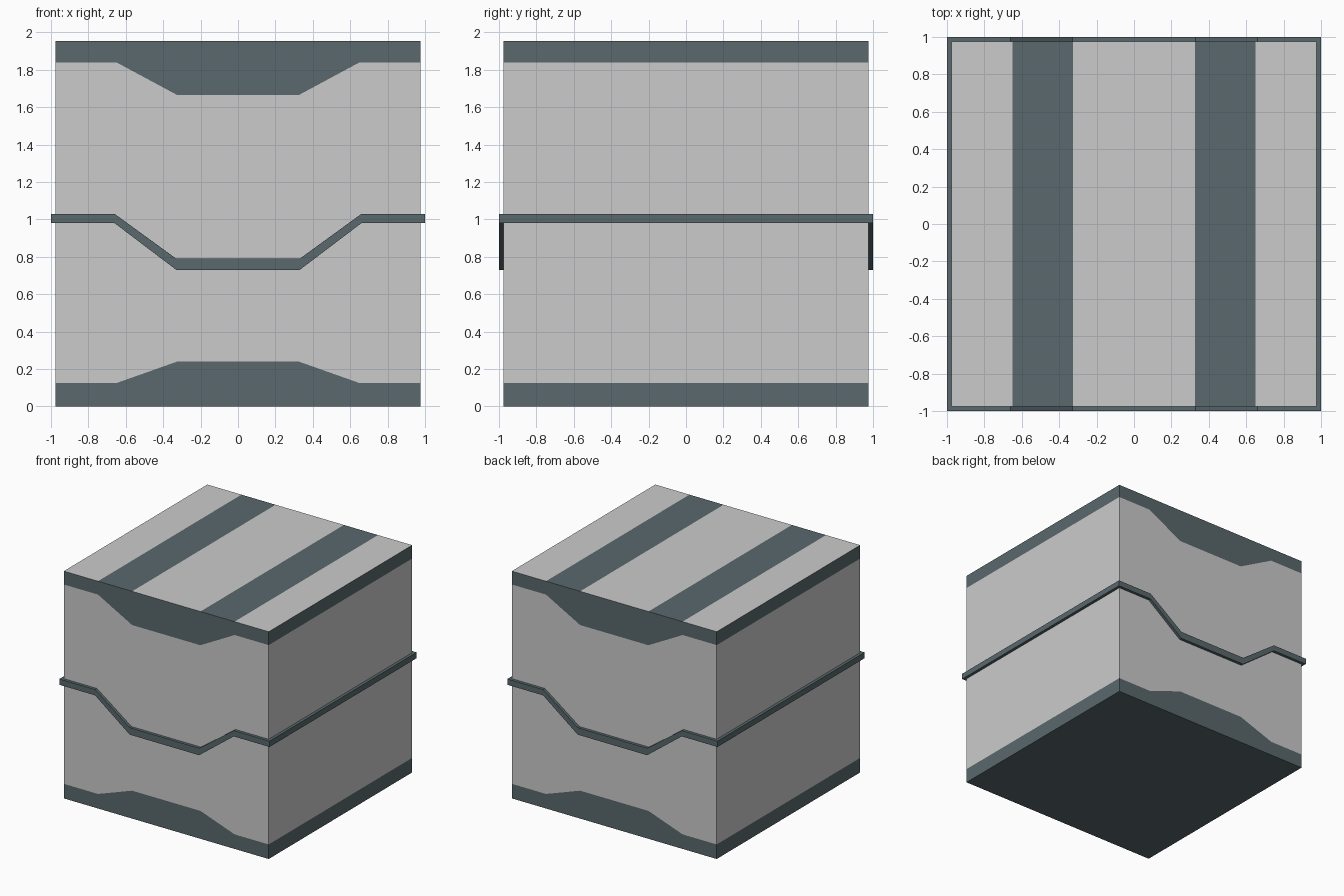
import bpy, bmesh

if "Cube" in bpy.data.objects:
    bpy.data.objects.remove(bpy.data.objects["Cube"])

H, TOP = 0.975, 1.955                       # body half width and height
XS = [-H, -0.65, -0.325, 0.325, 0.65, H]    # columns across the front

dark = bpy.data.materials.new("dark_trim")
dark.diffuse_color = (0.10, 0.14, 0.15, 1)
dark.use_nodes = True
dark.node_tree.nodes["Principled BSDF"].inputs["Base Color"].default_value = dark.diffuse_color
grey = bpy.data.materials.new("grey_panel")
grey.diffuse_color = (0.8, 0.8, 0.8, 1)
grey.use_nodes = True
grey.node_tree.nodes["Principled BSDF"].inputs["Base Color"].default_value = grey.diffuse_color


def finish(name, bm, mats):
    bmesh.ops.recalc_face_normals(bm, faces=bm.faces)
    me = bpy.data.meshes.new(name)
    bm.to_mesh(me)
    bm.free()
    for m in mats:
        me.materials.append(m)
    ob = bpy.data.objects.new(name, me)
    bpy.context.collection.objects.link(ob)
    return ob


# Crate body: grey panels with flush dark trim, stepped towards the middle
bm = bmesh.new()
grid = {}
for s in (-1, 1):
    for i, x in enumerate(XS):
        mid = abs(x) < 0.5
        rows = (0, 0.24 if mid else 0.125, 1.665 if mid else 1.84, TOP)
        for j, z in enumerate(rows):
            grid[s, i, j] = bm.verts.new((x, s * H, z))


def face(keys, mat):
    bm.faces.new([grid[k] for k in keys]).material_index = mat


for j in range(3):
    mat = 0 if j == 1 else 1
    for i in range(5):                      # front and back
        for s in (-1, 1):
            face([(s, i, j), (s, i + 1, j), (s, i + 1, j + 1), (s, i, j + 1)], mat)
    for i in (0, 5):                        # left and right sides
        face([(-1, i, j), (1, i, j), (1, i, j + 1), (-1, i, j + 1)], mat)
for i in range(5):                          # bottom, and striped top
    for j, mat in ((0, 1), (3, i % 2)):
        face([(-1, i, j), (-1, i + 1, j), (1, i + 1, j), (1, i, j)], mat)
finish("crate_body", bm, [grey, dark])

# Raised seam band running all round, dipping on the front and back
bm = bmesh.new()
path = [(x, -1) for x in (-1, -0.66, -0.33, 0.33, 0.66, 1)]
path += [(-x, 1) for x, _ in path]
rings = []
for x, s in path:
    lo, hi = (0.73, 0.79) if abs(x) < 0.5 else (0.98, 1.03)
    xi = x * H if abs(x) == 1 else x
    rings.append([bm.verts.new(p) for p in (
        (x, s, lo), (x, s, hi), (xi, s * H, hi), (xi, s * H, lo))])
for a, b in zip(rings, rings[1:] + rings[:1]):
    for k in range(4):
        n = (k + 1) % 4
        bm.faces.new((a[k], b[k], b[n], a[n]))
finish("seam_band", bm, [dark])
